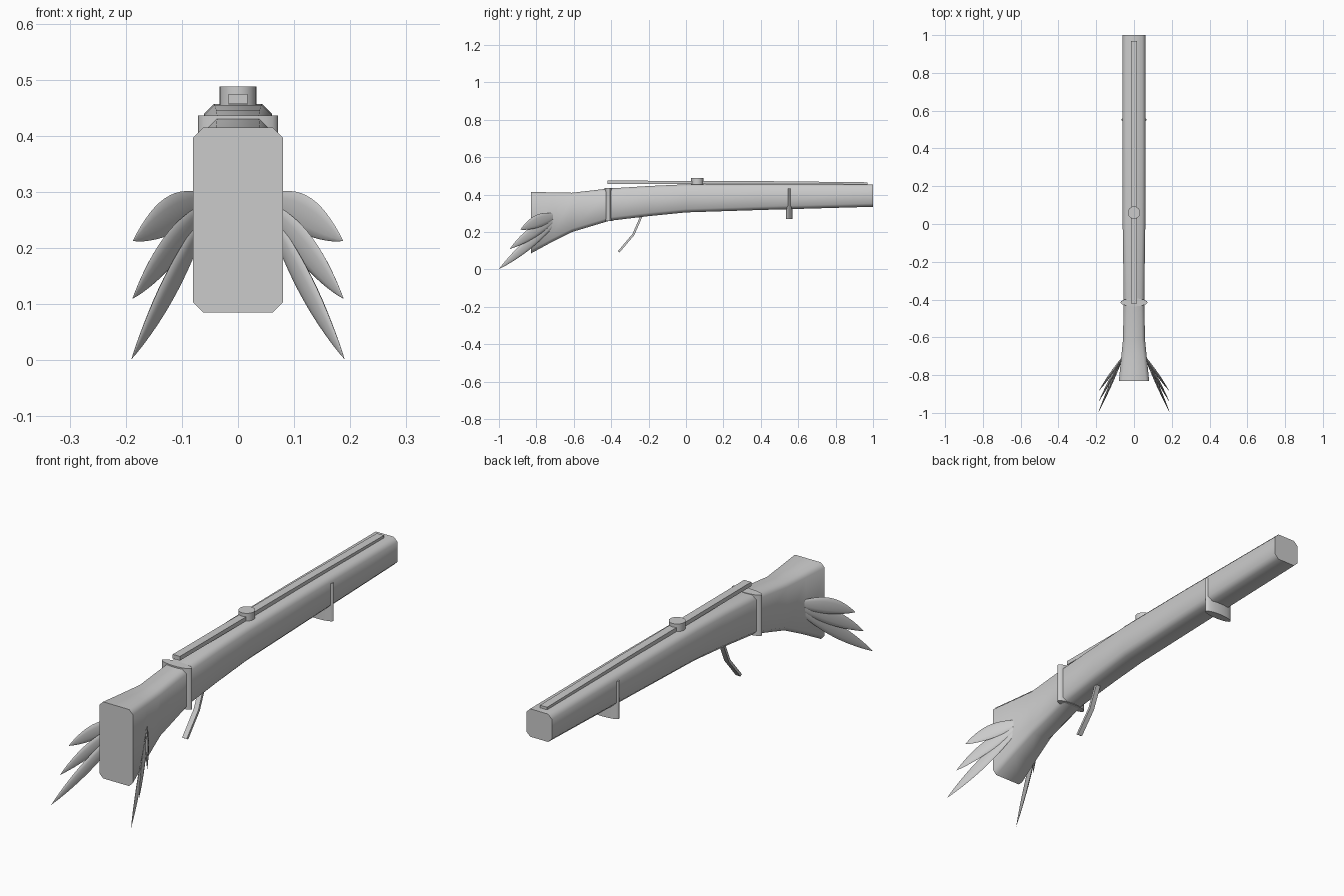
import bpy, bmesh, math
from mathutils import Vector

if "Cube" in bpy.data.objects:
    bpy.data.objects.remove(bpy.data.objects["Cube"])

grey = bpy.data.materials.new("plain grey")
grey.diffuse_color = (0.6, 0.6, 0.6, 1)
grey.use_nodes = True
grey.node_tree.nodes["Principled BSDF"].inputs["Base Color"].default_value = grey.diffuse_color


def loft(name, rings, angle=50):
    """Skin a closed tube through equally sized rings of points, with end caps."""
    bm = bmesh.new()
    loops = [[bm.verts.new(p) for p in ring] for ring in rings]
    n = len(loops[0])
    for a, b in zip(loops, loops[1:]):
        for i in range(n):
            j = (i + 1) % n
            bm.faces.new((a[i], a[j], b[j], b[i]))
    bm.faces.new(loops[0][::-1])
    bm.faces.new(loops[-1])
    bmesh.ops.recalc_face_normals(bm, faces=bm.faces)
    mesh = bpy.data.meshes.new(name)
    bm.to_mesh(mesh)
    bm.free()
    ob = bpy.data.objects.new(name, mesh)
    bpy.context.collection.objects.link(ob)
    mesh.materials.append(grey)
    bpy.ops.object.select_all(action='DESELECT')
    ob.select_set(True)
    bpy.context.view_layer.objects.active = ob
    bpy.ops.object.shade_smooth_by_angle(angle=math.radians(angle))
    return ob


def chamfered(y, lo, hi, w, c=0.018):
    """Octagonal section across the barrel."""
    return [(w - c, y, lo), (w, y, lo + c), (w, y, hi - c), (w - c, y, hi),
            (c - w, y, hi), (-w, y, hi - c), (-w, y, lo + c), (c - w, y, lo)]


def rect(y, lo, hi, w):
    return [(w, y, lo), (w, y, hi), (-w, y, hi), (-w, y, lo)]


def oval_post(name, y, rx, ry, lo, hi, n=24):
    """Upright cylinder with an oval plan."""
    turn = [2 * math.pi * i / n for i in range(n)]
    return loft(name, [[(rx * math.cos(t), y + ry * math.sin(t), z) for t in turn]
                       for z in (lo, hi)])


# Stock and barrel in one long body: y, bottom, top, half width
sections = [(-0.83, 0.085, 0.415, 0.08), (-0.72, 0.145, 0.412, 0.069),
            (-0.61, 0.20, 0.41, 0.058), (-0.41, 0.26, 0.433, 0.055),
            (-0.2, 0.285, 0.446, 0.057), (0.0, 0.305, 0.455, 0.06),
            (0.4, 0.318, 0.457, 0.061), (1.0, 0.335, 0.455, 0.061)]
loft("stock_and_barrel", [chamfered(*s) for s in sections])

# Top rail and its round knob
loft("top_rail", [rect(-0.42, 0.457, 0.475, 0.017), rect(0.43, 0.455, 0.472, 0.017),
                  rect(0.97, 0.451, 0.466, 0.017)], 30)
oval_post("lock_knob", 0.06, 0.033, 0.033, 0.44, 0.488)

# Oval bands through the body
oval_post("rear_band", -0.415, 0.071, 0.021, 0.26, 0.436)
oval_post("fore_band", 0.552, 0.068, 0.018, 0.27, 0.432)

# Bent trigger
trigger = [(-0.232, 0.30), (-0.281, 0.187), (-0.36, 0.094)]
loft("trigger", [[(0.011, y - 0.005, z + 0.003), (0.011, y + 0.005, z - 0.003),
                  (-0.011, y + 0.005, z - 0.003), (-0.011, y - 0.005, z + 0.003)]
                 for y, z in trigger], 30)


def feather(name, side, root, tip, width, bow):
    """Thin pointed leaf standing in the vertical plane of its axis."""
    root, tip = (Vector((side * p[0], p[1], p[2])) for p in (root, tip))
    axis = (tip - root).normalized()
    flat = axis.cross(Vector((0, 0, 1))).normalized()
    up = flat.cross(axis).normalized()
    rings = []
    steps = 14
    for i in range(steps + 1):
        t = i / steps
        r = max(0.01, math.sin(math.pi * min(1, 0.12 + 0.88 * t)) ** 0.85)
        mid = root.lerp(tip, t) + up * bow * math.sin(math.pi * t)
        rings.append([mid + up * (width * r * math.cos(a)) + flat * (0.007 * r * math.sin(a))
                      for a in (2 * math.pi * k / 12 for k in range(12))])
    return loft(name, rings)


# Three feathers fanned on each side of the butt
fan = [("upper", (0.06, -0.705, 0.285), (0.187, -0.885, 0.213), 0.034, 0.008),
       ("middle", (0.06, -0.705, 0.268), (0.188, -0.942, 0.11), 0.03, 0.005),
       ("lower", (0.06, -0.705, 0.25), (0.19, -1.0, 0.002), 0.027, 0.0)]
for side, label in ((1, "right"), (-1, "left")):
    for level, root, tip, width, bow in fan:
        feather(f"{level}_feather_{label}", side, root, tip, width, bow)
